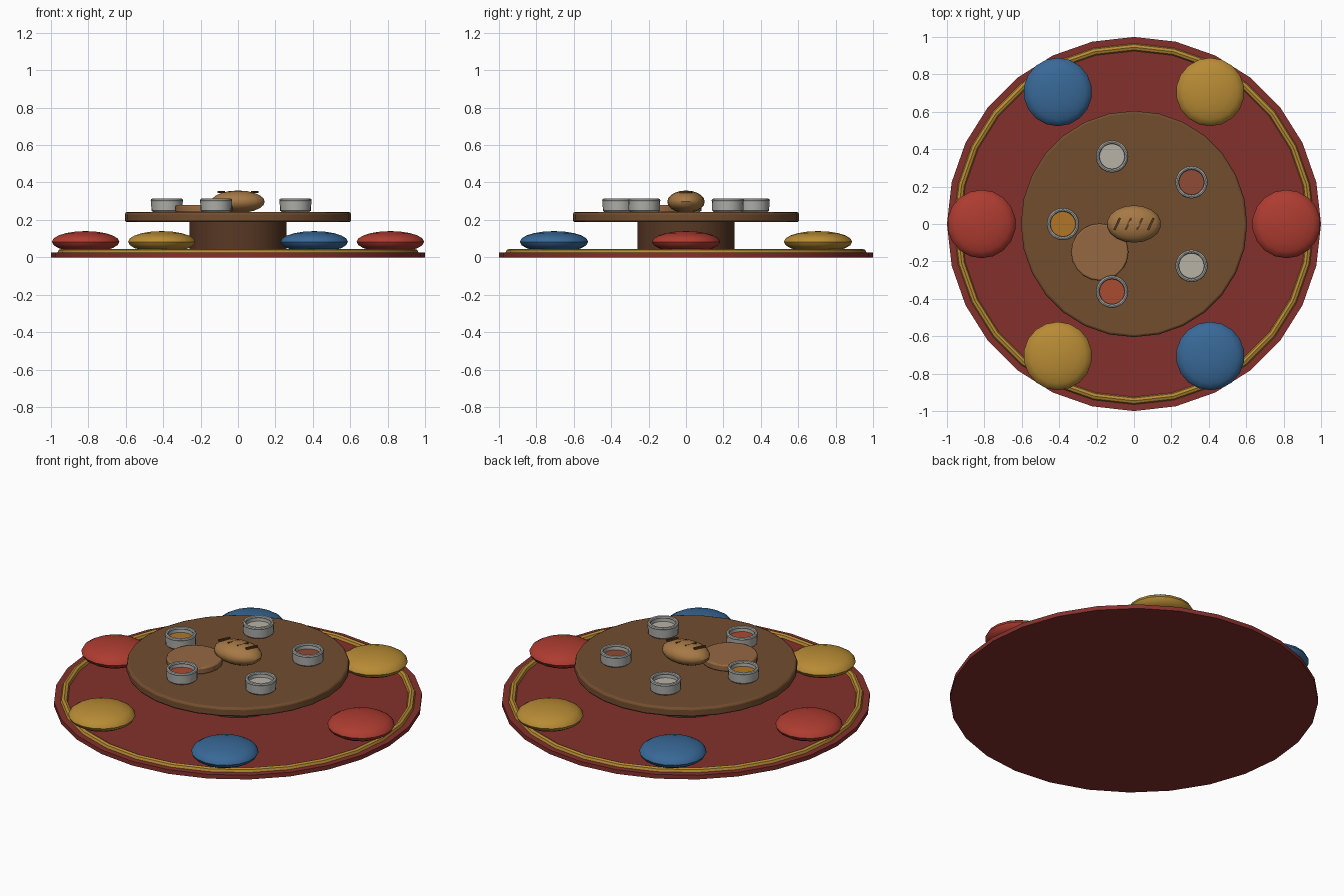
import bpy
from math import sin, cos, pi, radians

if "Cube" in bpy.data.objects:
    bpy.data.objects.remove(bpy.data.objects["Cube"])


def material(name, rgb):
    m = bpy.data.materials.new(name)
    m.diffuse_color = (*rgb, 1)
    m.use_nodes = True
    m.node_tree.nodes["Principled BSDF"].inputs["Base Color"].default_value = m.diffuse_color
    return m


RED = material("red_cloth", (0.42, 0.045, 0.03))
RUG = material("rug_red", (0.23, 0.03, 0.025))
GOLD = material("gold_cloth", (0.48, 0.26, 0.035))
BLUE = material("blue_cloth", (0.04, 0.14, 0.31))
WOOD = material("wood", (0.17, 0.075, 0.028))
DARK = material("dark_wood", (0.10, 0.04, 0.018))
CRUST = material("crust", (0.38, 0.19, 0.06))
FLAT = material("flatbread_tan", (0.30, 0.14, 0.055))
SCORE = material("score_brown", (0.10, 0.045, 0.015))
CLAY = material("bowl_grey", (0.42, 0.42, 0.40))
CREAM = material("cream_food", (0.48, 0.45, 0.38))
ORANGE = material("orange_food", (0.45, 0.18, 0.02))
BRICK = material("brick_food", (0.28, 0.07, 0.035))
TOMATO = material("tomato_food", (0.40, 0.07, 0.03))


def finish(name, mat, smooth=True):
    o = bpy.context.object
    o.name = name
    o.data.materials.append(mat)
    if smooth:
        bpy.ops.object.shade_smooth_by_angle(angle=radians(35))
    return o


def disc(name, mat, r, z0, z1, x=0, y=0, sides=28, bevel=0):
    bpy.ops.mesh.primitive_cylinder_add(vertices=sides, radius=r, depth=z1 - z0,
                                        location=(x, y, (z0 + z1) / 2))
    o = finish(name, mat)
    if bevel:
        b = o.modifiers.new("bevel", 'BEVEL')
        b.width = bevel
        b.segments = 2
    return o


def ring(name, mat, major, minor, x, y, z, sides=28):
    bpy.ops.mesh.primitive_torus_add(major_radius=major, minor_radius=minor, major_segments=sides,
                                     minor_segments=8, location=(x, y, z))
    return finish(name, mat)


def ellipsoid(name, mat, size, loc, seg=18, rings=10):
    bpy.ops.mesh.primitive_uv_sphere_add(segments=seg, ring_count=rings, radius=1, location=loc)
    o = bpy.context.object
    for v in o.data.vertices:
        v.co = [c * s for c, s in zip(v.co, size)]
    return finish(name, mat)


def lathe(name, mat, profile, x, y, sides=20):
    verts = [(r * cos(2 * pi * i / sides), r * sin(2 * pi * i / sides), z)
             for r, z in profile for i in range(sides)]
    faces = [(k * sides + i, k * sides + (i + 1) % sides,
              (k + 1) * sides + (i + 1) % sides, (k + 1) * sides + i)
             for k in range(len(profile) - 1) for i in range(sides)]
    faces.append(tuple(reversed(range(sides))))
    faces.append(tuple((len(profile) - 1) * sides + i for i in range(sides)))
    me = bpy.data.meshes.new(name)
    me.from_pydata(verts, [], faces)
    o = bpy.data.objects.new(name, me)
    bpy.context.collection.objects.link(o)
    o.location = (x, y, 0)
    bpy.ops.object.select_all(action='DESELECT')
    o.select_set(True)
    bpy.context.view_layer.objects.active = o
    return finish(name, mat)


# Rug with gold border
disc("rug", RUG, 1.0, 0, 0.025)
ring("rug_border", GOLD, 0.945, 0.02, 0, 0, 0.025)

# Low round table
disc("table_pedestal", DARK, 0.26, 0.02, 0.195, sides=24)
disc("table_top", WOOD, 0.605, 0.188, 0.242, bevel=0.012)

# Floor cushions around the table
for i in range(6):
    a = i * pi / 3
    ellipsoid(f"cushion_{i + 1}", (RED, GOLD, BLUE)[i % 3], (0.183, 0.183, 0.057),
              (0.815 * cos(a), 0.815 * sin(a), 0.083))

# Loaf with diagonal scores, and a flatbread
ellipsoid("loaf", CRUST, (0.145, 0.1, 0.06), (0, 0, 0.297))
for i in range(4):
    bpy.ops.mesh.primitive_cube_add(size=1, location=(-0.09 + 0.06 * i, 0, 0.35),
                                    rotation=(0, 0, -0.45))
    o = finish(f"loaf_score_{i + 1}", SCORE, smooth=False)
    o.scale = (0.012, 0.07, 0.01)
disc("flatbread", FLAT, 0.153, 0.24, 0.28, -0.183, -0.15, sides=20, bevel=0.008)

# Bowls of food
BOWL = [(0.074, 0.242), (0.083, 0.25), (0.085, 0.305), (0.07, 0.305), (0.066, 0.262)]
for i, food in enumerate((BRICK, CREAM, ORANGE, TOMATO, CREAM)):
    a = radians(36 + 72 * i)
    x, y = 0.38 * cos(a), 0.38 * sin(a)
    lathe(f"bowl_{i + 1}", CLAY, BOWL, x, y)
    ring(f"bowl_rim_{i + 1}", CLAY, 0.077, 0.01, x, y, 0.304, 20)
    disc(f"bowl_food_{i + 1}", food, 0.068, 0.255, 0.282, x, y, sides=20)
